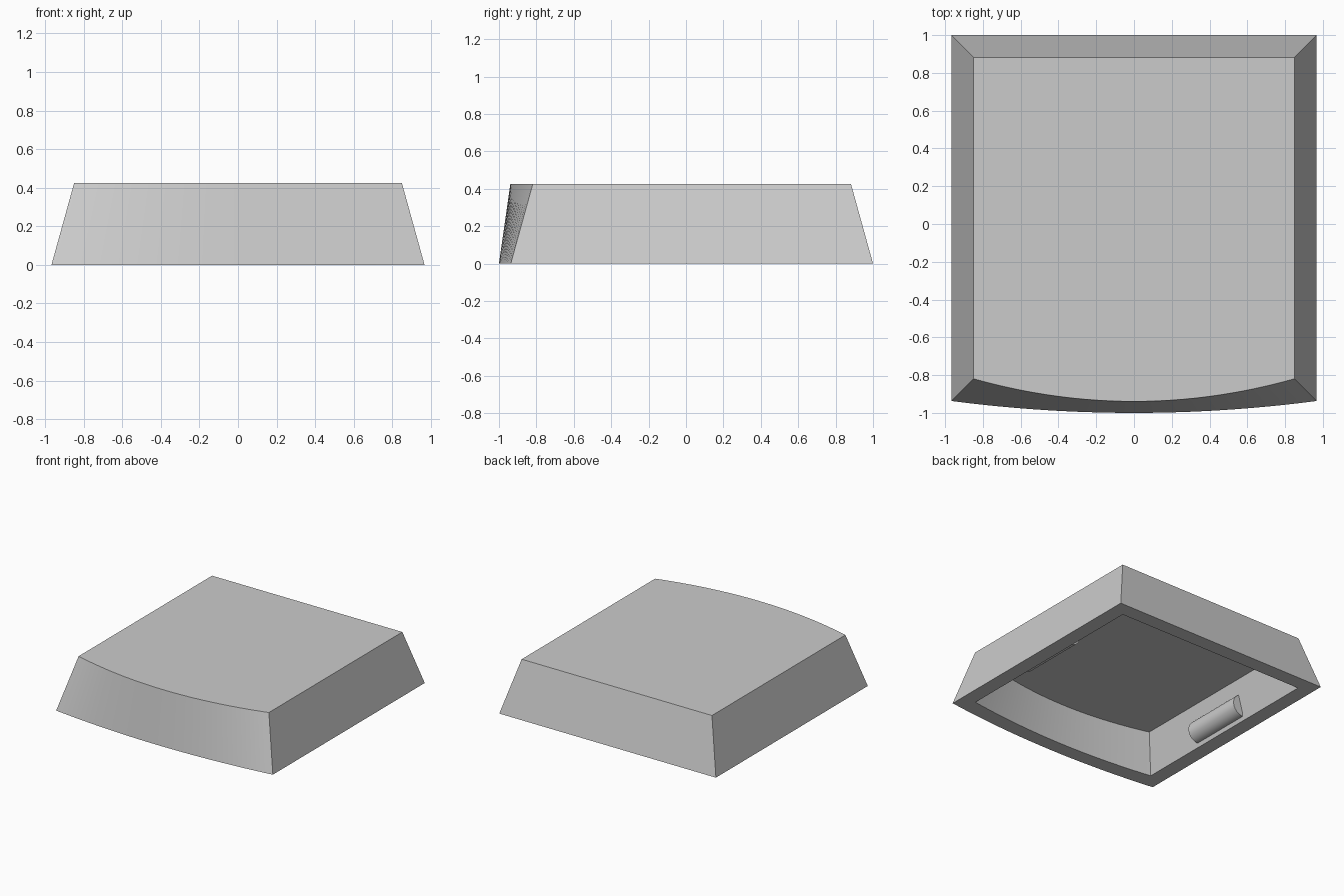
import bpy, bmesh, math

cube = bpy.data.objects.get("Cube")
if cube:
    bpy.data.objects.remove(cube, do_unlink=True)

grey = bpy.data.materials.new("light_grey")
grey.use_nodes = True
grey.diffuse_color = (0.6, 0.6, 0.6, 1)
grey.node_tree.nodes["Principled BSDF"].inputs["Base Color"].default_value = (0.6, 0.6, 0.6, 1)

HEIGHT, CEILING, WALL, SLOPE = 0.425, 0.305, 0.12, 0.277
STEPS = 32


def ring(bm, z, inset):
    """Outline with a straight back and sides and a bowed front."""
    shrink = inset + SLOPE * z
    half = 0.967 - shrink
    corner = -0.937 + shrink
    bow = 0.063 + 0.134 * z
    points = [(half, 1 - shrink), (-half, 1 - shrink)]
    for i in range(STEPS + 1):
        t = -1 + 2 * i / STEPS
        points.append((half * t, corner - bow * (1 - t * t)))
    return [bm.verts.new((x, y, z)) for x, y in points]


def bridge(bm, a, b):
    for i in range(len(a)):
        j = (i + 1) % len(a)
        bm.faces.new((a[i], a[j], b[j], b[i]))


def finish(bm, name):
    bmesh.ops.recalc_face_normals(bm, faces=bm.faces)
    mesh = bpy.data.meshes.new(name)
    bm.to_mesh(mesh)
    bm.free()
    mesh.materials.append(grey)
    obj = bpy.data.objects.new(name, mesh)
    bpy.context.collection.objects.link(obj)
    bpy.ops.object.select_all(action="DESELECT")
    obj.select_set(True)
    bpy.context.view_layer.objects.active = obj
    bpy.ops.object.shade_smooth_by_angle(angle=math.radians(30))
    return obj


# Hollow cap: outer shell, bottom rim and inner cavity
bm = bmesh.new()
top = ring(bm, HEIGHT, 0)
base = ring(bm, 0, 0)
rim = ring(bm, 0, WALL)
ceiling = ring(bm, CEILING, WALL)
for a, b in ((top, base), (base, rim), (rim, ceiling)):
    bridge(bm, a, b)
bm.faces.new(top)
bm.faces.new(ceiling)
finish(bm, "cap_shell")

# Rounded clip ribs, partly sunk into the inner side walls
for side, name in ((1, "left_clip_rib"), (-1, "right_clip_rib")):
    bm = bmesh.new()
    loops = []
    for y in (-0.26, 0.26):
        loop = []
        for i in range(25):
            a = math.pi * (i / 24 - 0.5)
            x = 0.833 - 0.088 * math.cos(a)
            loop.append(bm.verts.new((side * x, y, 0.115 + 0.088 * math.sin(a))))
        loops.append(loop)
        bm.faces.new(loop)
    bridge(bm, *loops)
    finish(bm, name)
